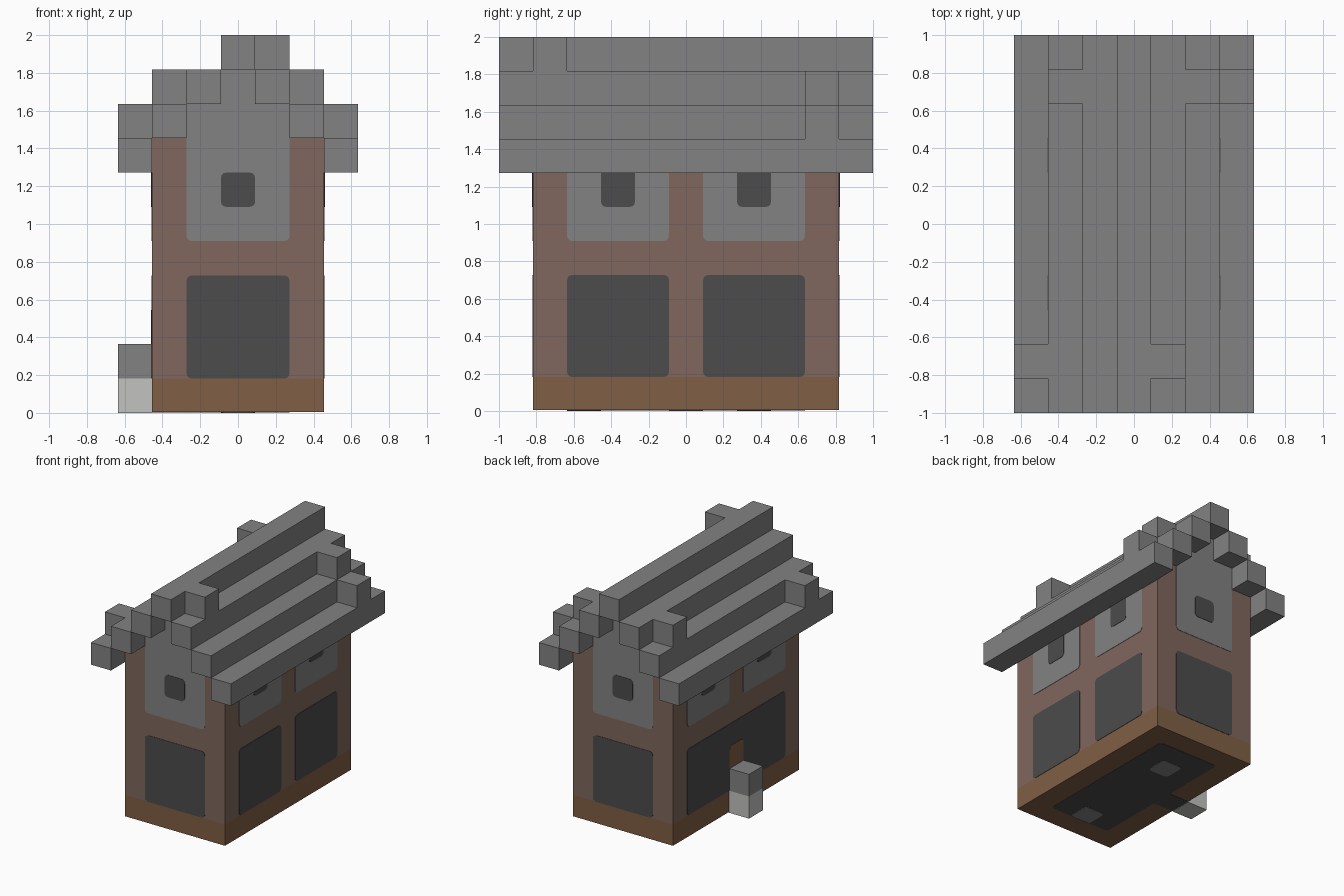
import bpy, bmesh, math
from mathutils import Matrix, Vector

if "Cube" in bpy.data.objects:
    bpy.data.objects.remove(bpy.data.objects["Cube"])

U = 2 / 11          # one block of the building grid
THIN = 0.003        # thickness of painted plates


def material(name, rgb):
    lin = [((c / 255 + 0.055) / 1.055) ** 2.4 for c in rgb] + [1]
    m = bpy.data.materials.new(name)
    m.use_nodes = True
    m.diffuse_color = lin
    m.node_tree.nodes["Principled BSDF"].inputs["Base Color"].default_value = lin
    return m


STONE = material("stone_grey", (130, 130, 130))
DARK = material("dark_grey", (76, 76, 76))
PLASTER = material("red_brown", (128, 103, 93))
WOOD = material("wood_brown", (128, 95, 69))
PALE = material("pale_grey", (194, 196, 192))


def finish(name, bm, mat):
    bmesh.ops.recalc_face_normals(bm, faces=bm.faces)
    mesh = bpy.data.meshes.new(name)
    bm.to_mesh(mesh)
    bm.free()
    mesh.materials.append(mat)
    bpy.context.scene.collection.objects.link(bpy.data.objects.new(name, mesh))


def box(name, mat, x, y, z):
    """Box from (low, high) pairs in grid blocks."""
    bm = bmesh.new()
    size = [(b - a) * U for a, b in (x, y, z)]
    mid = [(a + b) / 2 * U for a, b in (x, y, z)]
    bmesh.ops.create_cube(bm, size=1, matrix=Matrix.Translation(mid) @ Matrix.Diagonal((*size, 1)))
    finish(name, bm, mat)


def plate(name, mat, normal, dist, u, v, layer=1, bottom=True, top=True, r=0.16):
    """Thin round-cornered plate on the wall facing normal, in grid blocks."""
    n = Vector(normal)
    up = Vector((0, 1, 0)) if n.z else Vector((0, 0, 1))
    side = up.cross(n)
    corners = [(u[0], v[0], 180, bottom), (u[1], v[0], 270, bottom),
               (u[1], v[1], 0, top), (u[0], v[1], 90, top)]
    pts = []
    for cu, cv, start, rounded in corners:
        if not rounded:
            pts.append((cu, cv))
            continue
        mu = cu + (r if cu == u[0] else -r)
        mv = cv + (r if cv == v[0] else -r)
        for i in range(4):
            a = math.radians(start + 30 * i)
            pts.append((mu + r * math.cos(a), mv + r * math.sin(a)))
    bm = bmesh.new()
    verts = [bm.verts.new(side * a * U + up * b * U + n * dist) for a, b in pts]
    face = bm.faces.new(verts)
    grown = bmesh.ops.extrude_face_region(bm, geom=[face])["geom"]
    moved = [g for g in grown if isinstance(g, bmesh.types.BMVert)]
    bmesh.ops.translate(bm, verts=moved, vec=n * THIN * layer)
    finish(name, bm, mat)


# House body
box("base", WOOD, (-2.5, 2.5), (-4.5, 4.5), (THIN * 2 / U, 1))
box("walls", PLASTER, (-2.5, 2.5), (-4.5, 4.5), (1, 8))
GABLE = 4.5 + THIN / U
box("gable_lower", STONE, (-1.5, 1.5), (-GABLE, GABLE), (8, 9))
box("gable_upper", STONE, (-0.5, 0.5), (-GABLE, GABLE), (9, 10))

# End walls
for label, s in (("front", -1), ("back", 1)):
    n, d = (0, s, 0), 4.5 * U
    plate(label + "_lower_panel", DARK, n, d, (-1.5, 1.5), (1, 4))
    plate(label + "_upper_panel", STONE, n, d, (-1.5, 1.5), (5, 8), top=False)
    plate(label + "_window", DARK, n, d, (-0.5, 0.5), (6, 7), layer=2)

# Side walls
for label, s in (("left", 1), ("right", -1)):
    n, d = (s, 0, 0), 2.5 * U
    for i, c in enumerate((-2, 2)):
        tag = f"{label}_{i + 1}"
        plate(tag + "_upper_panel", STONE, n, d, (c - 1.5, c + 1.5), (5, 8), top=False)
        plate(tag + "_window", DARK, n, d, (c - 0.5, c + 0.5), (6, 8), layer=2, top=False)
        if s == 1:
            plate(tag + "_lower_panel", DARK, n, d, (c - 1.5, c + 1.5), (1, 4))
RIGHT = (-1, 0, 0)
plate("right_lower_panel", DARK, RIGHT, 2.5 * U, (-3.5, 3.5), (1, 4))
plate("door", WOOD, RIGHT, 2.5 * U, (-0.5, 0.5), (1, 3), layer=2, bottom=False)

# Post beside the door
box("post_foot", PALE, (-3.5, -2.5), (-0.5, 0.5), (0, 1))
box("post_top", STONE, (-3.5, -2.5), (-0.5, 0.5), (1, 2))

# Underside floor
DOWN = (0, 0, -1)
plate("floor", DARK, DOWN, -2 * THIN, (-1.5, 1.5), (-3.5, 3.5))
plate("floor_doorway", DARK, DOWN, -2 * THIN, (1.5, 2.5), (-0.5, 0.5), bottom=False, top=False)
for i, y in enumerate((-3, 2)):
    plate(f"floor_patch_{i + 1}", STONE, DOWN, -2 * THIN, (-0.5, 0.5), (y - 0.5, y + 0.5), layer=2)

# Stepped roof beams
for x in range(-3, 4):
    z = 10 - abs(x)
    box(f"roof_beam_{x + 4}", STONE, (x - 0.5, x + 0.5), (-5.5, 5.5), (z, z + 1))

# Loose blocks lying on the beams
for i, (x, y) in enumerate(((1, -4), (-3, -4), (-2, 4), (2, 4), (3, 4))):
    z = 11 - abs(x)
    box(f"roof_block_{i + 1}", STONE, (x - 0.5, x + 0.5), (y - 0.5, y + 0.5), (z, z + 1))
